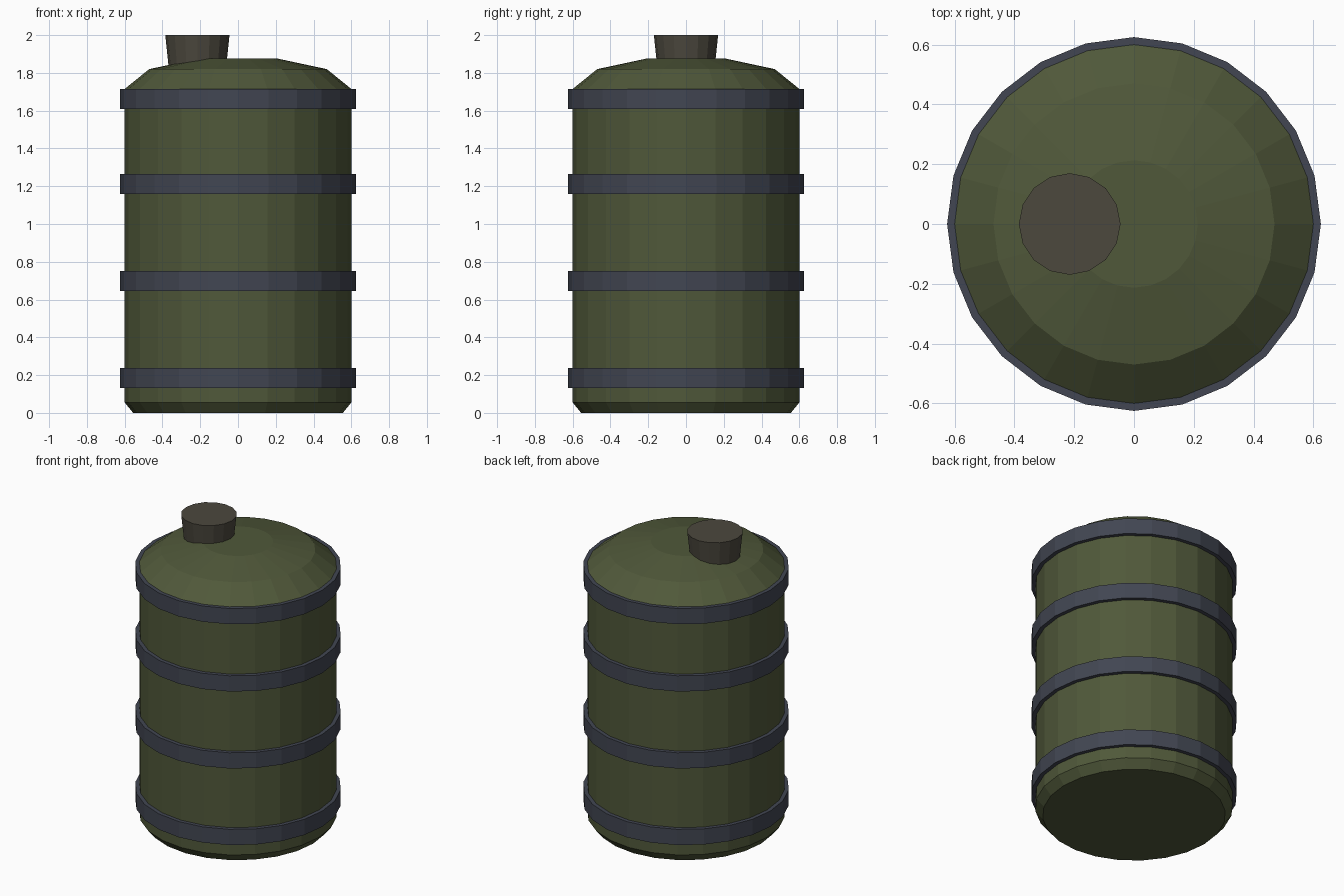
import bpy, math

if "Cube" in bpy.data.objects:
    bpy.data.objects.remove(bpy.data.objects["Cube"])


def material(name, rgb):
    m = bpy.data.materials.new(name)
    m.diffuse_color = (*rgb, 1.0)
    m.use_nodes = True
    m.node_tree.nodes["Principled BSDF"].inputs["Base Color"].default_value = m.diffuse_color
    return m


def lathe(name, profile, sides, mat, centre=(0, 0), ring=False):
    """Spin (radius, z) points, listed bottom to top on the outside, around a vertical axis."""
    n = len(profile)
    verts, faces = [], []
    for r, z in profile:
        for i in range(sides):
            a = 2 * math.pi * i / sides
            verts.append((centre[0] + r * math.cos(a), centre[1] + r * math.sin(a), z))
    for k in range(n if ring else n - 1):
        a, b = k * sides, ((k + 1) % n) * sides
        for i in range(sides):
            j = (i + 1) % sides
            faces.append((a + i, a + j, b + j, b + i))
    if not ring:
        faces.append(tuple(reversed(range(sides))))
        faces.append(tuple(range((n - 1) * sides, n * sides)))
    mesh = bpy.data.meshes.new(name)
    mesh.from_pydata(verts, [], faces)
    mesh.materials.append(mat)
    obj = bpy.data.objects.new(name, mesh)
    bpy.context.collection.objects.link(obj)
    return obj


green = material("olive green", (0.080, 0.098, 0.042))
steel = material("blue grey steel", (0.054, 0.061, 0.084))
brown = material("dark brown grey", (0.072, 0.065, 0.048))

# Tank body with chamfered foot and domed shoulder
lathe("tank_body", [(0.555, 0), (0.6, 0.055), (0.6, 1.715), (0.47, 1.82), (0.213, 1.875)], 24, green)

# Four hoops around the tank
for i, z in enumerate((0.133, 0.645, 1.16, 1.61)):
    lathe(f"hoop_{i + 1}", [(0.598, z), (0.625, z), (0.625, z + 0.105), (0.598, z + 0.105)],
          24, steel, ring=True)

# Off-centre filler cap, widening upward
lathe("filler_cap", [(0.149, 1.80), (0.17, 2.0)], 16, brown, centre=(-0.215, 0))
